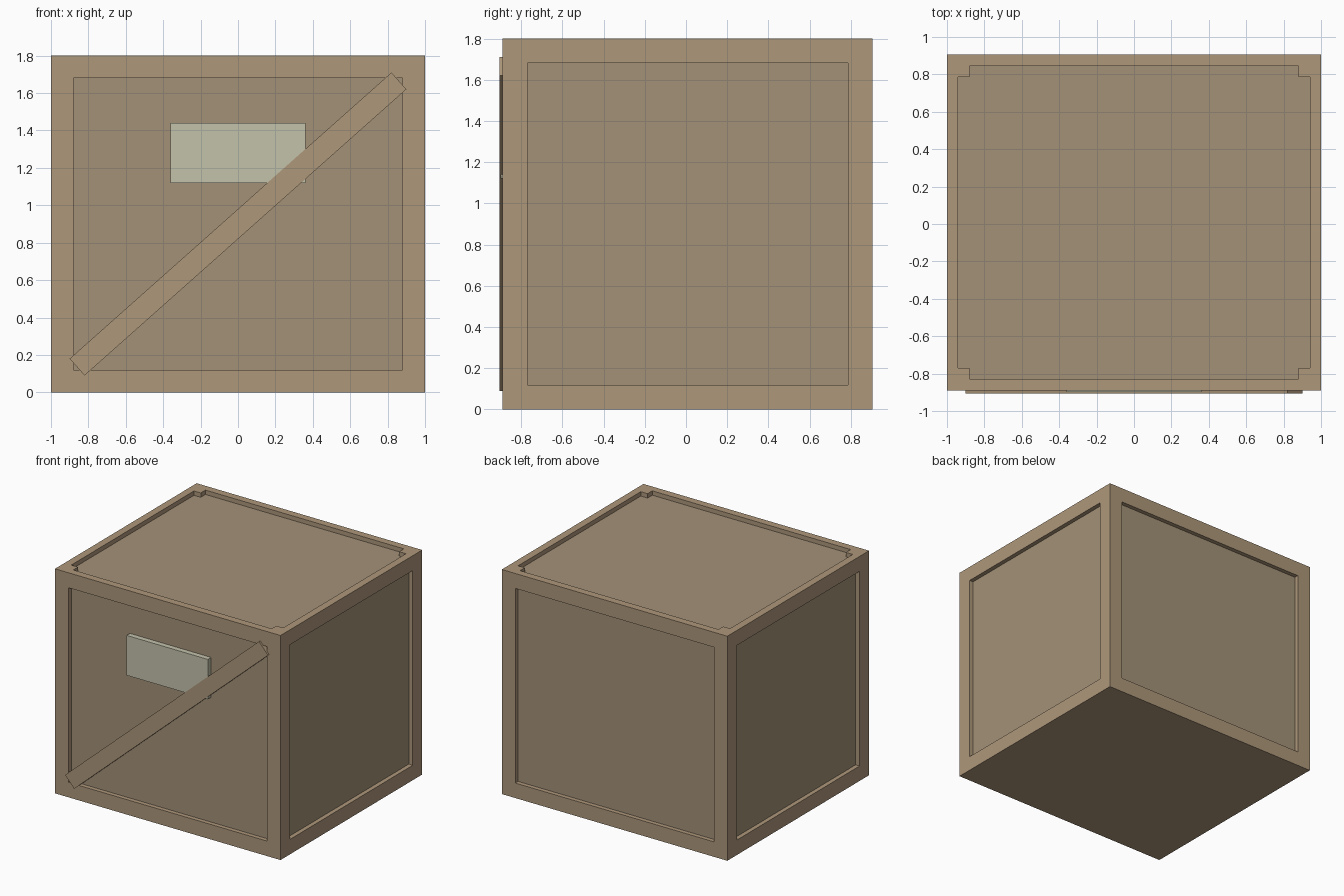
import bpy
from math import atan2, hypot

if "Cube" in bpy.data.objects:
    bpy.data.objects.remove(bpy.data.objects["Cube"])


def material(name, rgb):
    m = bpy.data.materials.new(name)
    m.diffuse_color = (*rgb, 1)
    m.use_nodes = True
    m.node_tree.nodes["Principled BSDF"].inputs["Base Color"].default_value = m.diffuse_color
    return m


FRAME = material("frame_wood", (0.42, 0.31, 0.195))
PANEL = material("panel_wood", (0.37, 0.285, 0.185))
PAPER = material("pale_label", (0.55, 0.54, 0.41))


def box(name, lo, hi, mat, tilt=0):
    """Box between two corners, optionally turned about its own y axis."""
    bpy.ops.mesh.primitive_cube_add(
        size=1, location=[(a + b) / 2 for a, b in zip(lo, hi)], rotation=(0, tilt, 0))
    ob = bpy.context.object
    ob.name = name
    ob.scale = [b - a for a, b in zip(lo, hi)]
    ob.data.materials.append(mat)
    return ob


X, Y0, Y1, H = 1.0, -0.89, 0.905, 1.8   # outer frame
W, T, R = 0.12, 0.06, 0.035             # post width, rail thickness, panel recess

# Recessed panels as one solid core
box("panels", (-X + R, Y0 + R, W / 2), (X - R, Y1 - R, H - R), PANEL)

# Flat base, forming the lower rails
box("base", (-X, Y0, 0), (X, Y1, W), FRAME)

# Corner posts
for side, x in (("left", -X), ("right", X - W)):
    for end, y in (("front", Y0), ("back", Y1 - W)):
        box(f"{end}_{side}_post", (x, y, W), (x + W, y + W, H), FRAME)

# Top rails, thinner than the posts
for side, x in (("left", -X), ("right", X - T)):
    box(f"{side}_top_rail", (x, Y0 + W, H - W), (x + T, Y1 - W, H), FRAME)
for end, y in (("front", Y0), ("back", Y1 - T)):
    box(f"{end}_top_rail", (-X + W, y, H - W), (X - W, y + T, H), FRAME)

# Diagonal brace across the front
dx, dz = 1.72, 1.53
half = hypot(dx, dz) / 2
box("diagonal_brace", (-half, -0.905, 0.9 - W / 2), (half, -0.845, 0.9 + W / 2),
    FRAME, -atan2(dz, dx))

# Front label plate
box("label_plate", (-0.36, -0.897, 1.12), (0.36, Y0 + R + 0.005, 1.44), PAPER)
